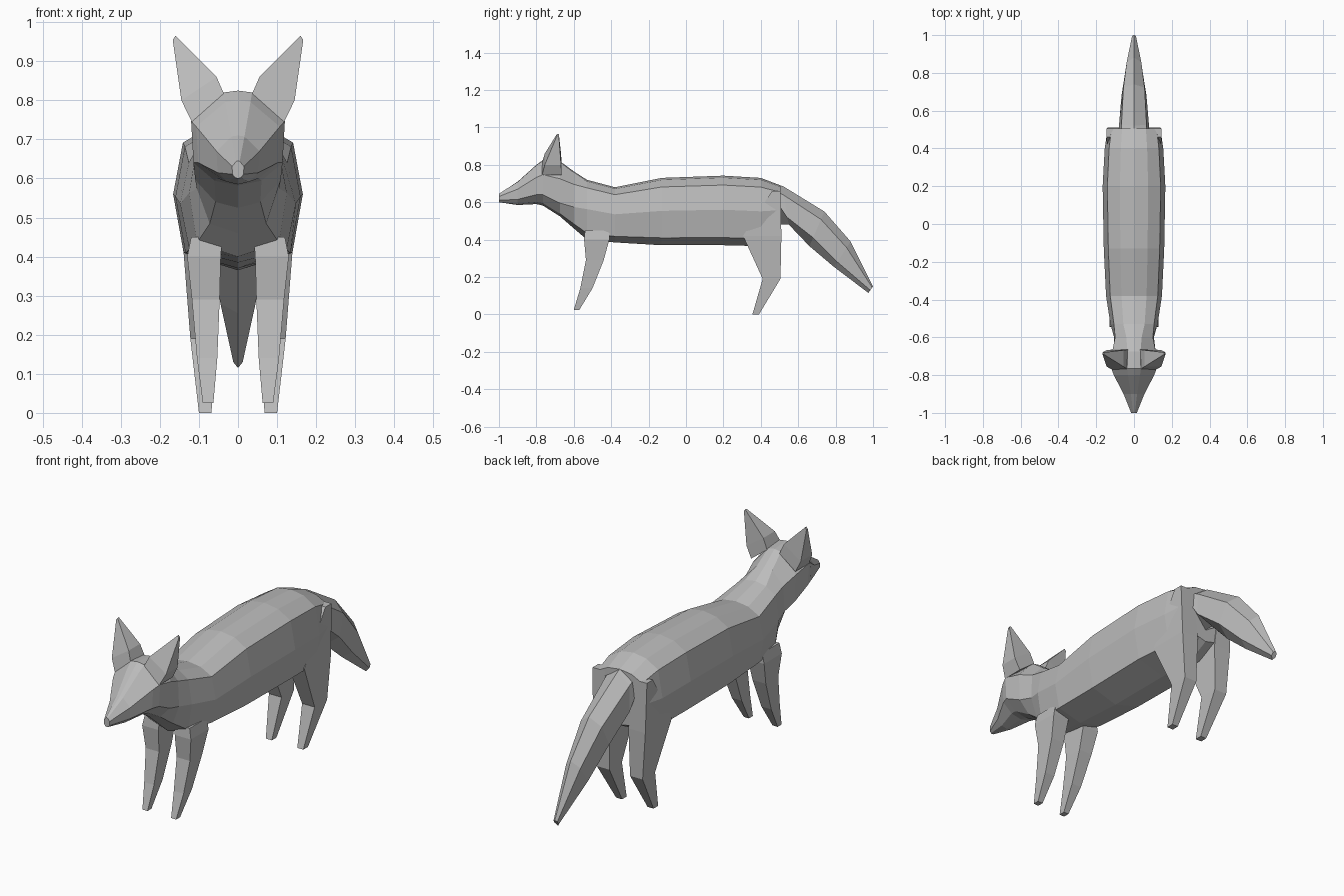
import bpy, bmesh

cube = bpy.data.objects.get("Cube")
if cube:
    bpy.data.objects.remove(cube)

# One plain grey for the whole animal
grey = bpy.data.materials.new("plain_grey")
grey.use_nodes = True
colour = (0.5, 0.5, 0.5, 1)
grey.diffuse_color = colour
grey.node_tree.nodes["Principled BSDF"].inputs["Base Color"].default_value = colour


def loft(name, rings, mirrored=False):
    """Skin a list of equal rings, cap both ends, optionally mirror across x."""
    bm = bmesh.new()
    loops = [[bm.verts.new(p) for p in ring] for ring in rings]
    count = len(loops[0])
    for a, b in zip(loops, loops[1:]):
        for i in range(count):
            j = (i + 1) % count
            bm.faces.new((a[i], a[j], b[j], b[i]))
    bm.faces.new(loops[0])
    bm.faces.new(loops[-1])
    bmesh.ops.remove_doubles(bm, verts=bm.verts, dist=0.0005)
    bmesh.ops.recalc_face_normals(bm, faces=bm.faces)
    mesh = bpy.data.meshes.new(name)
    bm.to_mesh(mesh)
    bm.free()
    mesh.materials.append(grey)
    obj = bpy.data.objects.new(name, mesh)
    bpy.context.collection.objects.link(obj)
    if mirrored:
        mod = obj.modifiers.new("Mirror", "MIRROR")
        mod.use_axis[0] = True
        mod.use_mirror_merge = False
    return obj


def both_sides(half):
    """Complete a half ring whose first and last points lie on x = 0."""
    return half + [(-x, y, z) for x, y, z in half[-2:0:-1]]


# Half cross-sections as fractions of half width and height
trunk_profile = [(0, 1), (.45, .97), (.85, .865), (1, .51), (.84, .11), (0, 0)]
head_profile = [(0, 1), (.3, .98), (1, .68), (.95, .24), (.5, .05), (0, 0)]


def section(y, top, bottom, width, head):
    half = []
    for (tx, tz), (hx, hz) in zip(trunk_profile, head_profile):
        x = tx + (hx - tx) * head
        z = tz + (hz - tz) * head
        half.append((x * width, y, bottom + z * (top - bottom)))
    return both_sides(half)


# Head, neck and trunk: y, top, bottom, half width, share of head profile
stations = [
    (-1, .645, .6, .015, 1),
    (-.9, .71, .585, .055, 1),
    (-.8, .8, .59, .107, 1),
    (-.765, .825, .582, .12, 1),
    (-.675, .82, .525, .115, 1),
    (-.6, .765, .46, .108, .5),
    (-.53, .72, .4, .125, 0),
    (-.38, .68, .385, .148, 0),
    (-.13, .73, .37, .16, 0),
    (.2, .742, .37, .166, 0),
    (.4, .73, .365, .155, 0),
    (.505, .69, .42, .14, 0),
]
loft("head_and_body", [section(*s) for s in stations])

# Tail: ridge (y, z), side (x, y, z), underside (y, z)
tail = [
    ((.42, .72), (.08, .5, .58), (.5, .48)),
    ((.52, .685), (.078, .54, .52), (.55, .48)),
    ((.74, .55), (.066, .68, .41), (.66, .365)),
    ((.88, .39), (.045, .81, .28), (.79, .255)),
    ((1, .15), (.012, .985, .13), (.975, .115)),
]
rings = []
for (ry, rz), side, (uy, uz) in tail:
    sx, sy, sz = side
    shoulder = (sx * .85, sy + (ry - sy) * .7, sz + (rz - sz) * .7)
    rings.append(both_sides([(0, ry, rz), shoulder, side, (0, uy, uz)]))
loft("tail", rings)


def leg(name, levels):
    """Four-sided leg from levels of z, front, back, inner, outer."""
    loft(name, [[(i, f, z), (o, f, z), (o, b, z), (i, b, z)]
                for z, f, b, i, o in levels], mirrored=True)


leg("front_legs", [
    (.45, -.54, -.41, .04, .12),
    (.4, -.545, -.41, .044, .13),
    (.29, -.535, -.44, .047, .118),
    (.14, -.565, -.5, .053, .105),
    (.025, -.6, -.57, .063, .09),
])
leg("hind_legs", [
    (.66, .46, .505, .08, .145),
    (.42, .305, .51, .05, .14),
    (.19, .41, .505, .055, .122),
    (0, .355, .39, .068, .1),
])

# Ears: base, bend and tip, each as inner and outer (x, z) with front and back y
ear_levels = [
    ((.033, .81), (.118, .745), -.77, -.665),
    ((.055, .86), (.145, .8), -.755, -.668),
    ((.16, .965), (.167, .955), -.69, -.68),
]
loft("ears", [[(ix, f, iz), (ox, f, oz), (ox, b, oz), (ix, b, iz)]
              for (ix, iz), (ox, oz), f, b in ear_levels], mirrored=True)
